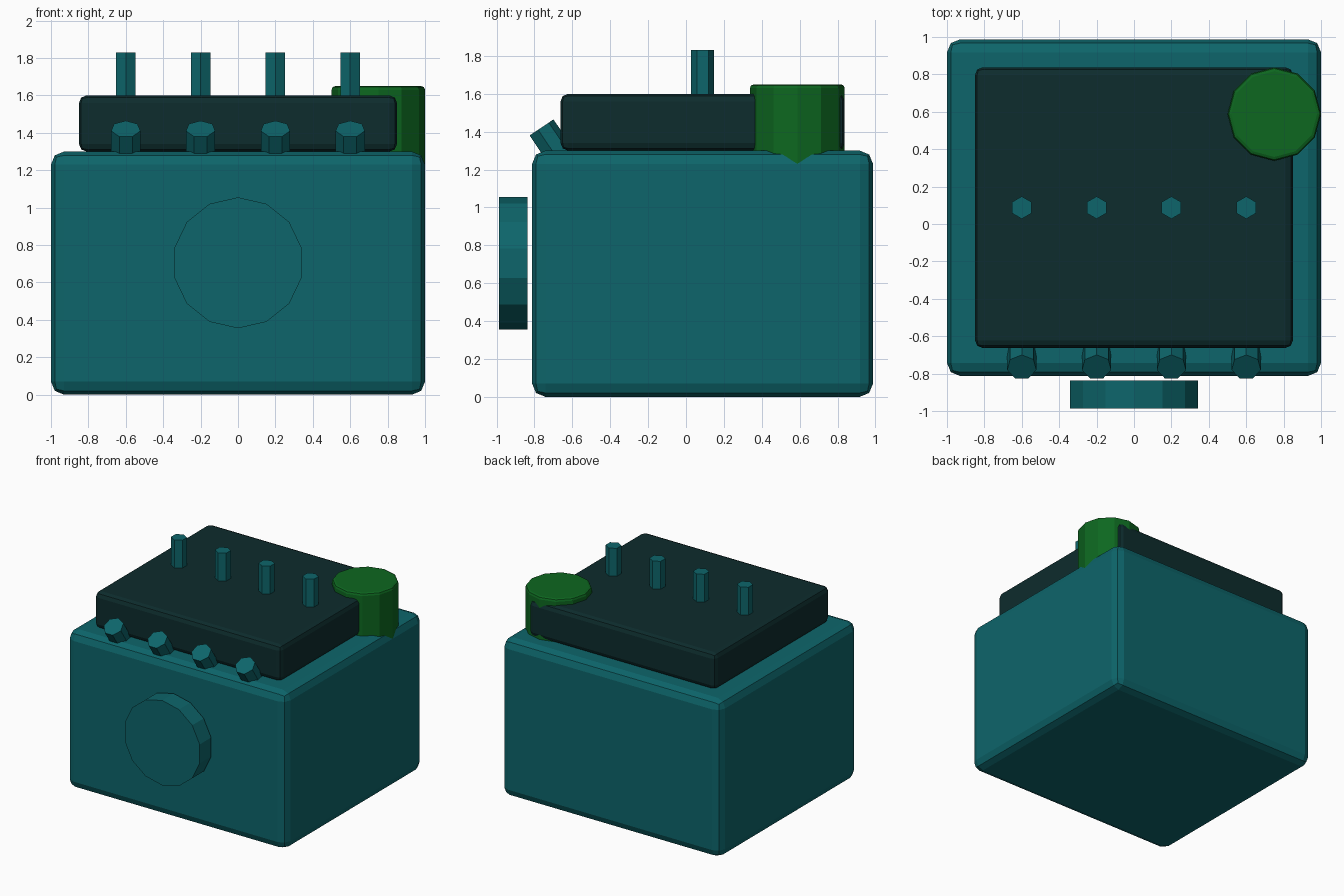
import bpy
import bmesh
import math
from mathutils import Matrix

if "Cube" in bpy.data.objects:
    bpy.data.objects.remove(bpy.data.objects["Cube"], do_unlink=True)


def material(name, rgb):
    mat = bpy.data.materials.new(name)
    mat.use_nodes = True
    mat.diffuse_color = (*rgb, 1)
    mat.node_tree.nodes["Principled BSDF"].inputs["Base Color"].default_value = (*rgb, 1)
    return mat


teal = material("teal", (0.004, 0.13, 0.145))
dark_teal = material("dark_teal", (0.004, 0.025, 0.026))
green = material("green", (0.004, 0.135, 0.014))


def finish(name, bm, mat, location, tilt, bevel):
    mesh = bpy.data.meshes.new(name)
    bm.to_mesh(mesh)
    bm.free()
    mesh.materials.append(mat)
    obj = bpy.data.objects.new(name, mesh)
    bpy.context.collection.objects.link(obj)
    obj.location = location
    obj.rotation_euler.x = tilt
    if bevel:
        mod = obj.modifiers.new("rounded_edges", "BEVEL")
        mod.width = bevel
        mod.segments = 2
        mod.limit_method = "ANGLE"
        mod.angle_limit = math.radians(60)
    return obj


def box(name, size, location, mat, bevel):
    bm = bmesh.new()
    bmesh.ops.create_cube(bm, size=1, matrix=Matrix.Diagonal((*size, 1)))
    return finish(name, bm, mat, location, 0, bevel)


def cylinder(name, sides, radius, depth, location, mat, tilt=0, bevel=0):
    bm = bmesh.new()
    bmesh.ops.create_cone(bm, cap_ends=True, segments=sides, radius1=radius,
                          radius2=radius, depth=depth)
    return finish(name, bm, mat, location, tilt, bevel)


MID_Y = 0.0875  # centre line of the block

# Block and cover
box("engine_block", (2, 1.8, 1.3), (0, MID_Y, 0.65), teal, 0.07)
box("top_cover", (1.7, 1.5, 0.3), (0, MID_Y, 1.45), dark_teal, 0.04)

# Pulley floating just in front of the block
cylinder("front_pulley", 14, 0.35, 0.15, (0, -0.912, 0.705), teal, math.radians(90))

# Round canister at the back left corner
cylinder("corner_canister", 12, 0.25, 0.5, (0.75, MID_Y + 0.5, 1.4), green, bevel=0.02)

# Row of upright pins and tilted front plugs
tilt = math.radians(34)
plug_length = 0.3
for i in range(4):
    x = -0.6 + 0.4 * i
    cylinder(f"top_pin_{i + 1}", 6, 0.06, 0.4, (x, MID_Y, 1.63), teal)
    plug_y = -0.766 + math.sin(tilt) * plug_length / 2
    plug_z = 1.42 - math.cos(tilt) * plug_length / 2
    cylinder(f"front_plug_{i + 1}", 7, 0.08, plug_length, (x, plug_y, plug_z), teal, tilt)
